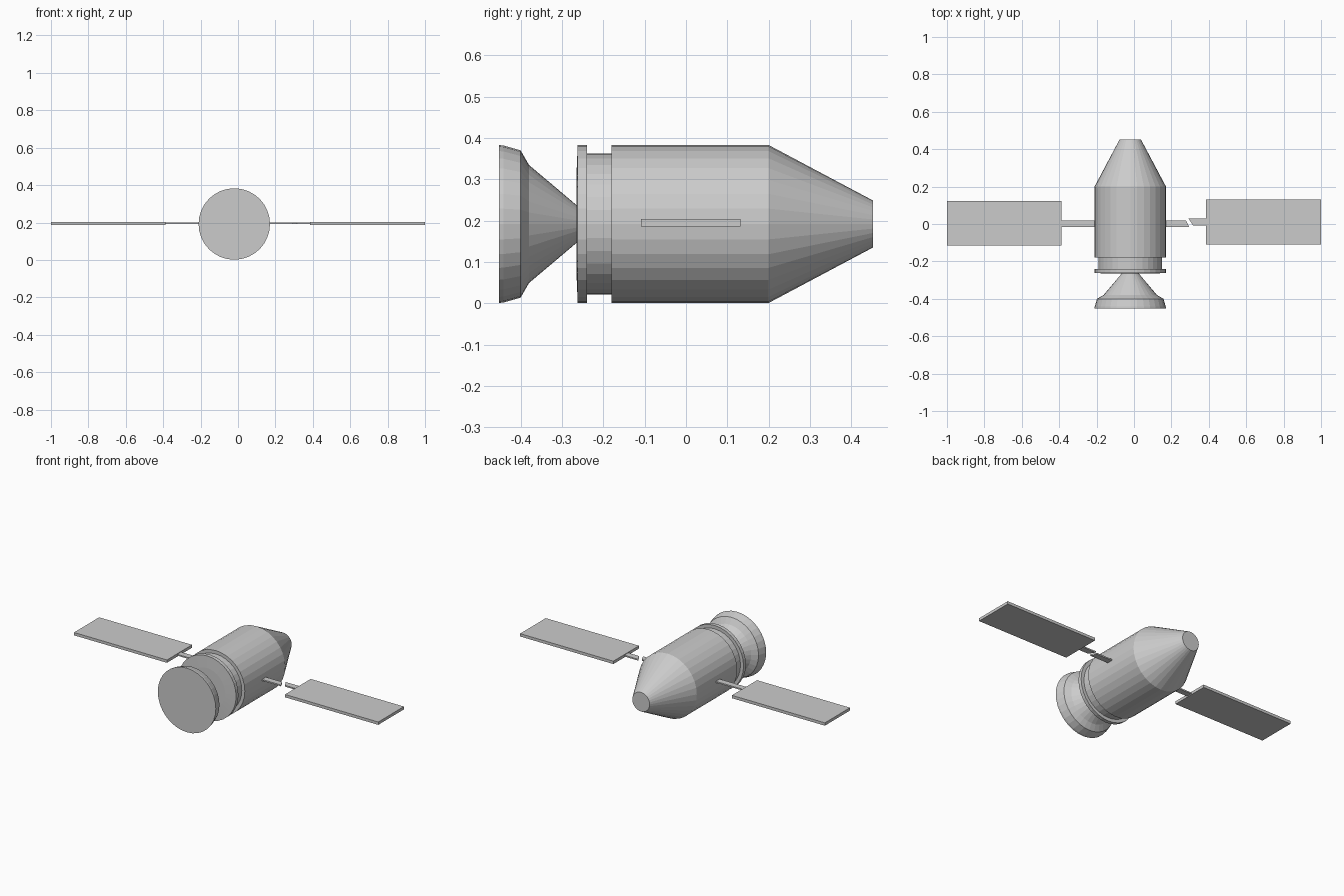
import bpy
import bmesh
import math

cube = bpy.data.objects.get("Cube")
if cube:
    bpy.data.objects.remove(cube)

CX, CZ, SIDES = -0.02, 0.192, 32

grey = bpy.data.materials.new("plain grey")
grey.use_nodes = True
grey.diffuse_color = (0.6, 0.6, 0.6, 1)
grey.node_tree.nodes["Principled BSDF"].inputs["Base Color"].default_value = grey.diffuse_color


def finish(name, bm):
    bmesh.ops.recalc_face_normals(bm, faces=bm.faces)
    mesh = bpy.data.meshes.new(name)
    bm.to_mesh(mesh)
    bm.free()
    mesh.materials.append(grey)
    obj = bpy.data.objects.new(name, mesh)
    bpy.context.collection.objects.link(obj)
    return obj


def turned(name, profile):
    """Capped solid of revolution along y from (y, radius) pairs."""
    bm = bmesh.new()
    rings = []
    for y, r in profile:
        angles = [math.tau * i / SIDES for i in range(SIDES)]
        rings.append([bm.verts.new((CX + r * math.cos(a), y, CZ + r * math.sin(a)))
                      for a in angles])
    for a, b in zip(rings, rings[1:]):
        for i in range(SIDES):
            j = (i + 1) % SIDES
            bm.faces.new((a[i], a[j], b[j], b[i]))
    bm.faces.new(rings[0])
    bm.faces.new(rings[-1])
    return finish(name, bm)


def plate(name, outline, z, thickness):
    """Flat slab from an (x, y) outline, centred on height z."""
    bm = bmesh.new()
    face = bm.faces.new([bm.verts.new((x, y, z - thickness / 2)) for x, y in outline])
    top = bmesh.ops.extrude_face_region(bm, geom=[face])["geom"]
    verts = [v for v in top if isinstance(v, bmesh.types.BMVert)]
    bmesh.ops.translate(bm, verts=verts, vec=(0, 0, thickness))
    return finish(name, bm)


def rectangle(x0, x1, y0, y1):
    return [(x0, y0), (x1, y0), (x1, y1), (x0, y1)]


# Hull with tapered nose, neck and rear flange
turned("hull", [(-0.18, 0.191), (0.2, 0.191), (0.452, 0.057)])
turned("neck", [(-0.242, 0.171), (-0.178, 0.171)])
turned("rear_flange", [(-0.265, 0.12), (-0.262, 0.191), (-0.24, 0.191)])

# Closed engine bell
turned("engine_bell", [(-0.453, 0.191), (-0.442, 0.19), (-0.4, 0.178),
                       (-0.38, 0.143), (-0.264, 0.045)])

# Solar panels
plate("right_panel", rectangle(-1, -0.388, -0.114, 0.122), 0.195, 0.017)
plate("left_panel", rectangle(0.386, 1, -0.109, 0.132), 0.195, 0.017)

# Struts, the left one snapped in two with slanted ends
plate("right_strut", rectangle(-0.39, -0.2, -0.017, 0.019), 0.196, 0.008)
plate("left_strut_inner", [(0.15, -0.017), (0.295, -0.017), (0.278, 0.019), (0.15, 0.019)],
      0.196, 0.008)
plate("left_strut_outer", [(0.316, -0.008), (0.39, -0.008), (0.39, 0.029), (0.292, 0.029)],
      0.196, 0.008)
